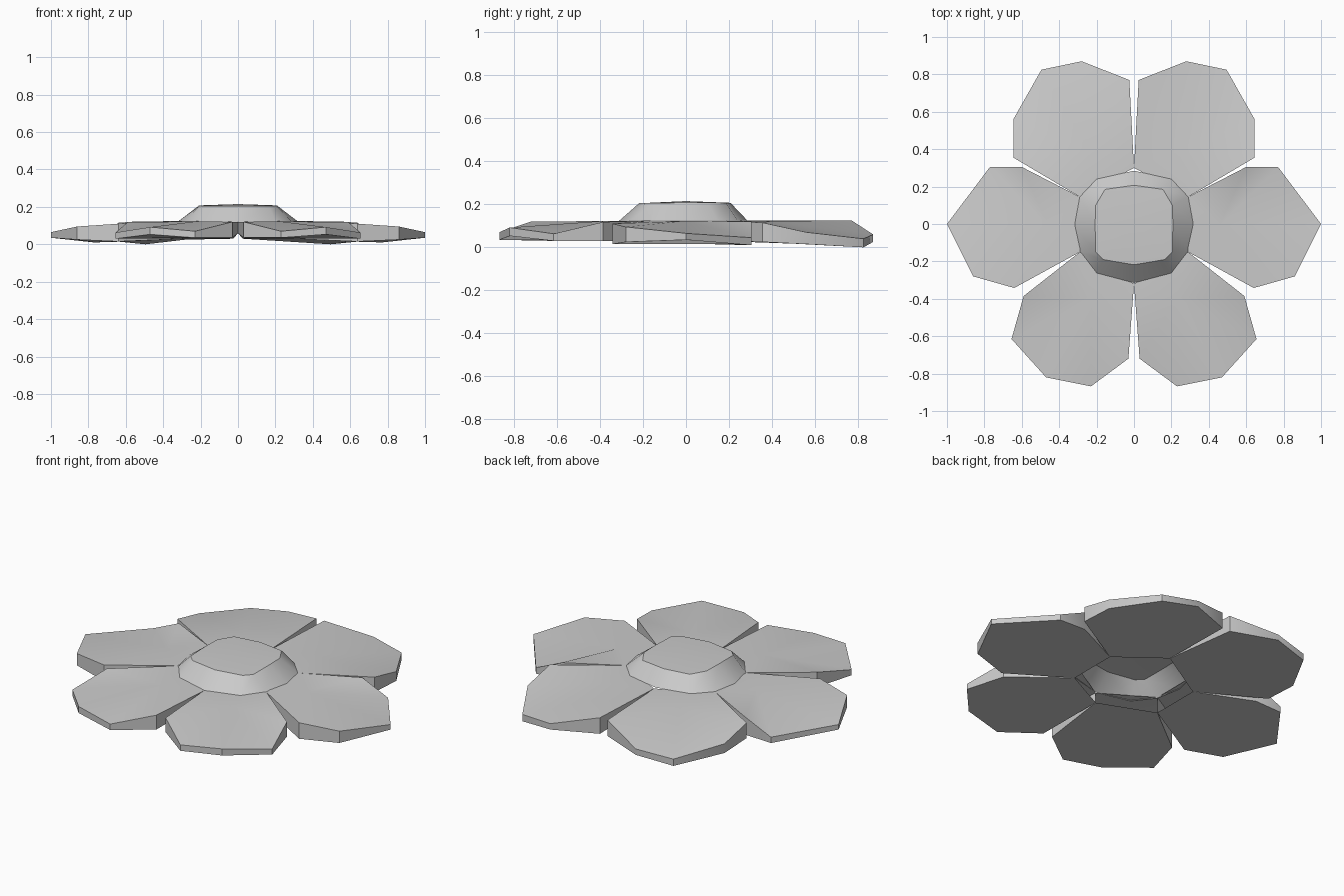
import bpy, bmesh, math
from mathutils import Vector

if "Cube" in bpy.data.objects:
    bpy.data.objects.remove(bpy.data.objects["Cube"])


def make_object(name, bm, side=1):
    if side < 0:
        bmesh.ops.scale(bm, vec=(-1, 1, 1), verts=bm.verts)
        bmesh.ops.reverse_faces(bm, faces=bm.faces)
    mesh = bpy.data.meshes.new(name)
    bm.to_mesh(mesh)
    bm.free()
    ob = bpy.data.objects.new(name, mesh)
    bpy.context.collection.objects.link(ob)
    bpy.ops.object.select_all(action='DESELECT')
    ob.select_set(True)
    bpy.context.view_layer.objects.active = ob
    bpy.ops.object.shade_smooth_by_angle(angle=math.radians(35))


def petal(name, outline, side):
    # outline: x, y, bottom z, top z; first and last points lie by the disc
    bm = bmesh.new()
    low = [bm.verts.new((x, y, a)) for x, y, a, b in outline]
    top = [bm.verts.new((x, y, b)) for x, y, a, b in outline]
    n = len(outline)
    # rim, left open where it meets the hollow centre
    for i in range(n - 1):
        bm.faces.new((low[i], low[i + 1], top[i + 1], top[i]))
    # gently crowned upper face, nearly flat underside
    mid = sum((v.co for v in (top[0], top[1], top[-2], top[-1])), Vector()) / 4
    mid.z = 0.122
    crown = bm.verts.new(mid)
    for i in range(n):
        bm.faces.new((top[i], top[(i + 1) % n], crown))
    bm.faces.new(low[::-1])
    make_object(name, bm, side)


# Petal outlines for the right half, counter-clockwise
outlines = {
    "side_petal": [(0.29, -0.15, 0.03, 0.125), (0.64, -0.342, 0.015, 0.11),
                   (0.86, -0.28, 0.025, 0.095), (1.0, 0.0, 0.035, 0.065),
                   (0.77, 0.305, 0.01, 0.045), (0.60, 0.305, 0.015, 0.12),
                   (0.29, 0.145, 0.03, 0.125)],
    "back_petal": [(0.29, 0.145, 0.03, 0.125), (0.645, 0.355, 0.025, 0.115),
                   (0.645, 0.56, 0.015, 0.07), (0.495, 0.825, 0.0, 0.04),
                   (0.28, 0.87, 0.025, 0.06), (0.025, 0.77, 0.03, 0.125),
                   (0.0, 0.30, 0.06, 0.125)],
    "front_petal": [(0.0, -0.32, 0.06, 0.12), (0.03, -0.72, 0.035, 0.12),
                    (0.23, -0.868, 0.035, 0.07), (0.47, -0.82, 0.053, 0.092),
                    (0.655, -0.615, 0.03, 0.063), (0.59, -0.385, 0.03, 0.118),
                    (0.29, -0.15, 0.03, 0.125)],
}
for part, outline in outlines.items():
    for label, side in (("right", 1), ("left", -1)):
        petal(f"{label}_{part}", outline, side)

# Raised centre disc: an open shell, hollow from below
half_base = [(0, 0.285, 0.125), (0.20, 0.24, 0.125), (0.29, 0.145, 0.125),
             (0.32, 0, 0.122), (0.29, -0.15, 0.12), (0.20, -0.265, 0.12),
             (0, -0.315, 0.12)]
half_rim = [(0, 0.207, 0.207), (0.155, 0.185, 0.207), (0.205, 0.10, 0.208),
            (0.208, 0, 0.208), (0.205, -0.15, 0.206), (0.165, -0.19, 0.205),
            (0, -0.218, 0.205)]
bm = bmesh.new()
base, rim = [[bm.verts.new(p) for p in half + [(-x, y, z) for x, y, z in half[-2:0:-1]]]
             for half in (half_base, half_rim)]
peak = bm.verts.new((0, 0, 0.215))
for i in range(len(base)):
    j = (i + 1) % len(base)
    bm.faces.new((base[j], base[i], rim[i], rim[j]))
    bm.faces.new((rim[j], rim[i], peak))
make_object("flower_centre", bm)
